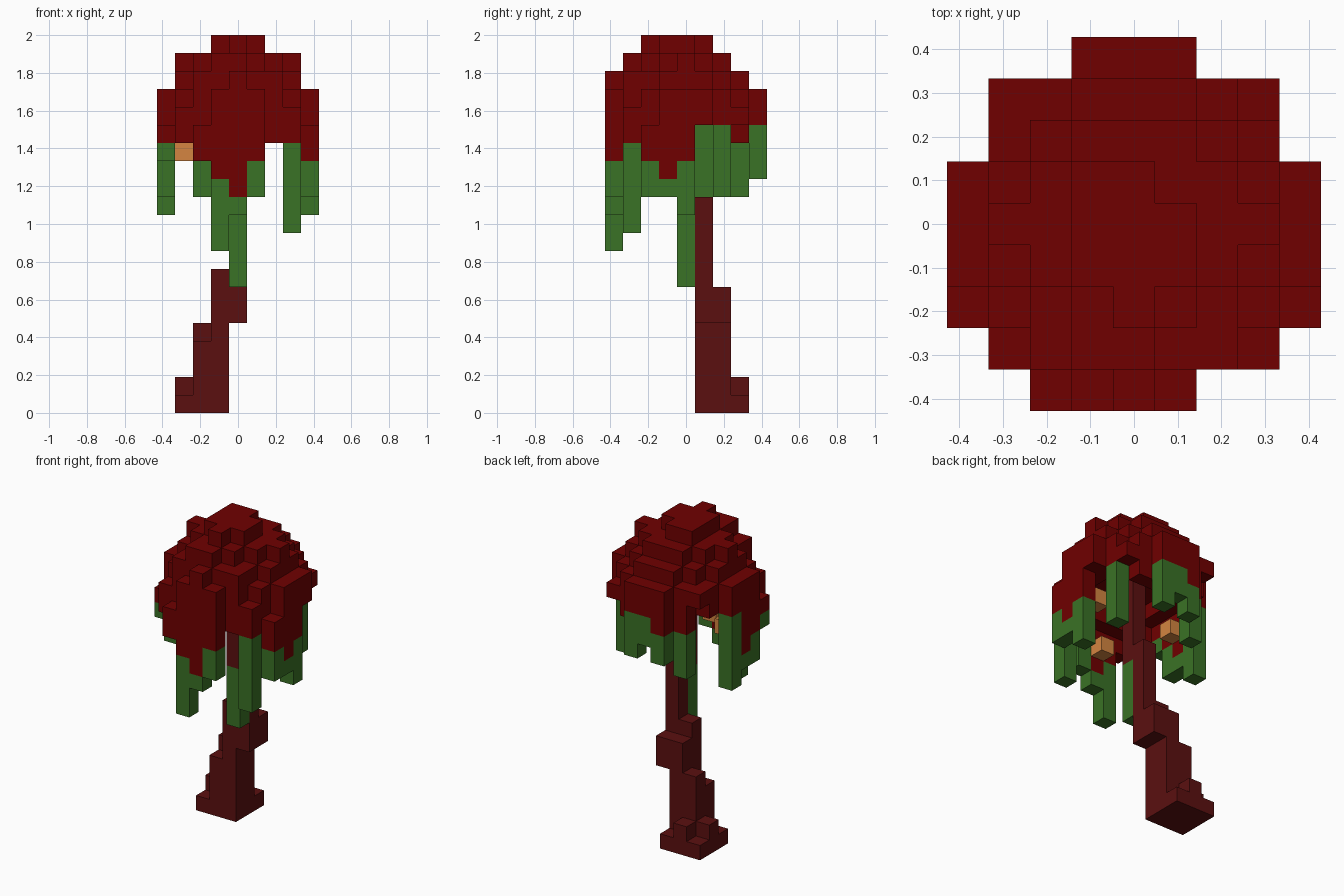
import bpy, bmesh
from mathutils import Vector

if "Cube" in bpy.data.objects:
    bpy.data.objects.remove(bpy.data.objects["Cube"])

U = 2 / 21  # edge of one block


def material(name, rgb):
    m = bpy.data.materials.new(name)
    m.use_nodes = True
    m.diffuse_color = (*rgb, 1)
    m.node_tree.nodes["Principled BSDF"].inputs["Base Color"].default_value = (*rgb, 1)
    return m


def span(a):
    return range(a[0], a[1] + 1) if isinstance(a, tuple) else (a,)


def box(x, y, z0, z1):
    """Blocks over inclusive x and y spans, from level z0 up to level z1."""
    return {(i, j, k) for i in span(x) for j in span(y) for k in range(z0, z1)}


def build(name, cells, solid, mat):
    """One mesh from the exposed sides of a set of blocks."""
    bm = bmesh.new()
    for c in cells:
        centre = Vector(c) + Vector((0, 0, 0.5))
        for axis in range(3):
            for s in (-1, 1):
                n = Vector((0, 0, 0))
                n[axis] = s
                if tuple(int(v) for v in Vector(c) + n) in solid:
                    continue
                a = Vector((0, 0, 0))
                a[(axis + 1) % 3] = 0.5
                b = n.cross(a)
                mid = centre + n / 2
                ring = (mid - a - b, mid + a - b, mid + a + b, mid - a + b)
                bm.faces.new([bm.verts.new(p * U) for p in ring])
    bmesh.ops.remove_doubles(bm, verts=bm.verts, dist=U / 100)
    bmesh.ops.dissolve_limit(bm, angle_limit=0.01, verts=bm.verts, edges=bm.edges)
    me = bpy.data.meshes.new(name)
    bm.to_mesh(me)
    bm.free()
    me.materials.append(mat)
    bpy.context.collection.objects.link(bpy.data.objects.new(name, me))


# Crooked trunk with stepped roots
trunk = box((-3, -1), (1, 3), 0, 1)
trunk |= box(-3, 2, 1, 2) | box(-2, 3, 1, 2)
trunk |= box(-2, 1, 1, 4) | box(-2, 2, 1, 5) | box(-1, (1, 2), 1, 7)
trunk |= box(0, (1, 2), 5, 7) | box(-1, 1, 7, 8) | box(0, 1, 7, 12)
trunk |= box(0, 0, 11, 18)

# Canopy crown, from the top down
crown = box((-1, 0), 1, 20, 21) | box((-1, 1), (-1, 0), 20, 21) | box(0, -2, 20, 21)
crown |= box((-2, 2), (-1, 1), 19, 20) | box((-1, 1), (-2, 2), 19, 20)
crown |= box(-3, 0, 19, 20) | box(3, 0, 19, 20) | box((-1, 0), -3, 19, 20)
crown |= box((-3, 3), (-1, 1), 18, 19) | box((-2, 2), (-3, 2), 18, 19)
crown |= box((-1, 1), 3, 18, 19)

# Hollow canopy wall
for s in (-1, 1):
    crown |= box(3 * s, (-2, 2), 16, 18) | box((-2, 2), 3 * s, 15, 18)
    crown |= box(3 * s, -3, 15, 17)
crown |= box(3, 3, 16, 17) | box(-3, 3, 17, 18)
crown |= box((-2, 2), (-2, 2), 17, 18)

# Petals: x, y, top of red, bottom of red, bottom of green
petals = [
    (-2, -4, 16, 14, 14), (-1, -4, 18, 13, 9), (0, -4, 19, 12, 11), (1, -4, 18, 14, 12),
    (4, -2, 16, 14, 12), (4, -1, 18, 13, 12), (4, 0, 18, 14, 11), (4, 1, 18, 16, 16),
    (-4, -2, 16, 15, 14), (-4, -1, 18, 14, 12), (-4, 0, 18, 13, 12), (-4, 1, 18, 16, 11),
    (-1, 4, 18, 15, 13), (0, 4, 18, 16, 14), (1, 4, 18, 16, 13),
    (3, -3, 17, 15, 10), (3, 2, 18, 16, 12), (-2, 3, 18, 15, 12),
]
vines = box(0, 0, 7, 11)
for x, y, top, low, tip in petals:
    crown |= box(x, y, low, top)
    vines |= box(x, y, tip, low)

# Hanging fruit under the canopy
fruit = box(-3, 0, 14, 15) | box(3, 0, 14, 15) | box(0, -3, 13, 14)

crown -= trunk
vines -= crown | trunk
fruit -= crown | vines
solid = trunk | crown | vines | fruit
build("trunk", trunk, solid, material("dark brown bark", (0.104, 0.005, 0.005)))
build("canopy", crown, solid, material("deep red", (0.162, 0.0, 0.0)))
build("hanging_vines", vines, solid, material("leaf green", (0.042, 0.168, 0.019)))
build("fruit", fruit, solid, material("orange", (0.66, 0.235, 0.052)))
